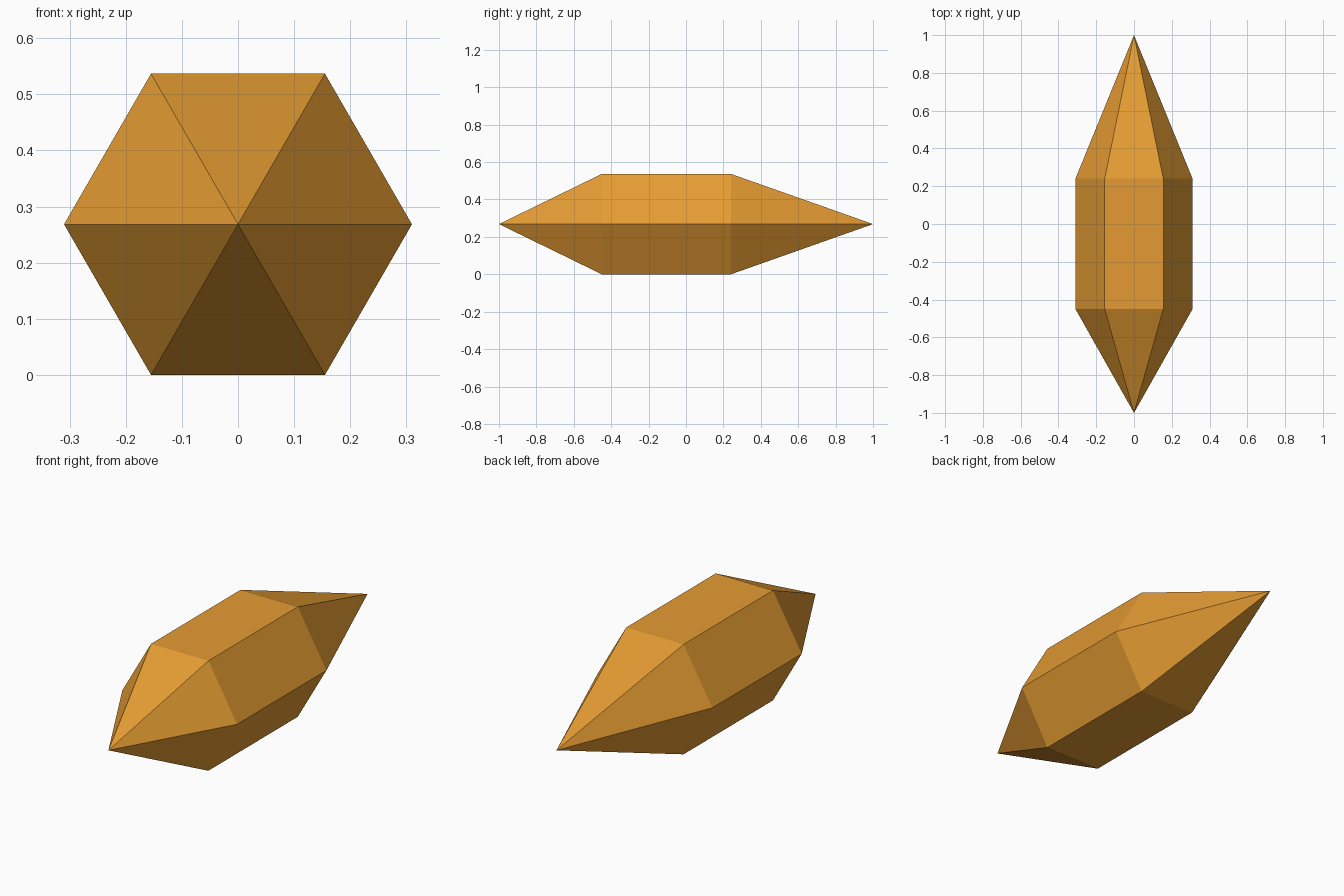
import bpy, bmesh, math

if "Cube" in bpy.data.objects:
    bpy.data.objects.remove(bpy.data.objects["Cube"])

R = 0.31                        # hexagon corner radius
H = R * math.sin(math.pi / 3)   # half height, flat side down
SIDES = 6

# Amber colour
mat = bpy.data.materials.new("amber")
mat.diffuse_color = (0.78, 0.33, 0.033, 1)
mat.use_nodes = True
mat.node_tree.nodes["Principled BSDF"].inputs["Base Color"].default_value = mat.diffuse_color

# Crystal: two hexagon rings along y, closed by a point at each end
bm = bmesh.new()
rings = []
for y in (-0.45, 0.24):
    rings.append([bm.verts.new((R * math.cos(i * math.tau / SIDES), y,
                                H + R * math.sin(i * math.tau / SIDES)))
                  for i in range(SIDES)])
front_tip = bm.verts.new((0, -1, H))
back_tip = bm.verts.new((0, 1, H))
a, b = rings
for i in range(SIDES):
    j = (i + 1) % SIDES
    bm.faces.new((a[i], a[j], b[j], b[i]))
    bm.faces.new((front_tip, a[j], a[i]))
    bm.faces.new((back_tip, b[i], b[j]))
bmesh.ops.recalc_face_normals(bm, faces=bm.faces)

mesh = bpy.data.meshes.new("crystal")
bm.to_mesh(mesh)
bm.free()
mesh.materials.append(mat)
bpy.context.collection.objects.link(bpy.data.objects.new("crystal", mesh))
